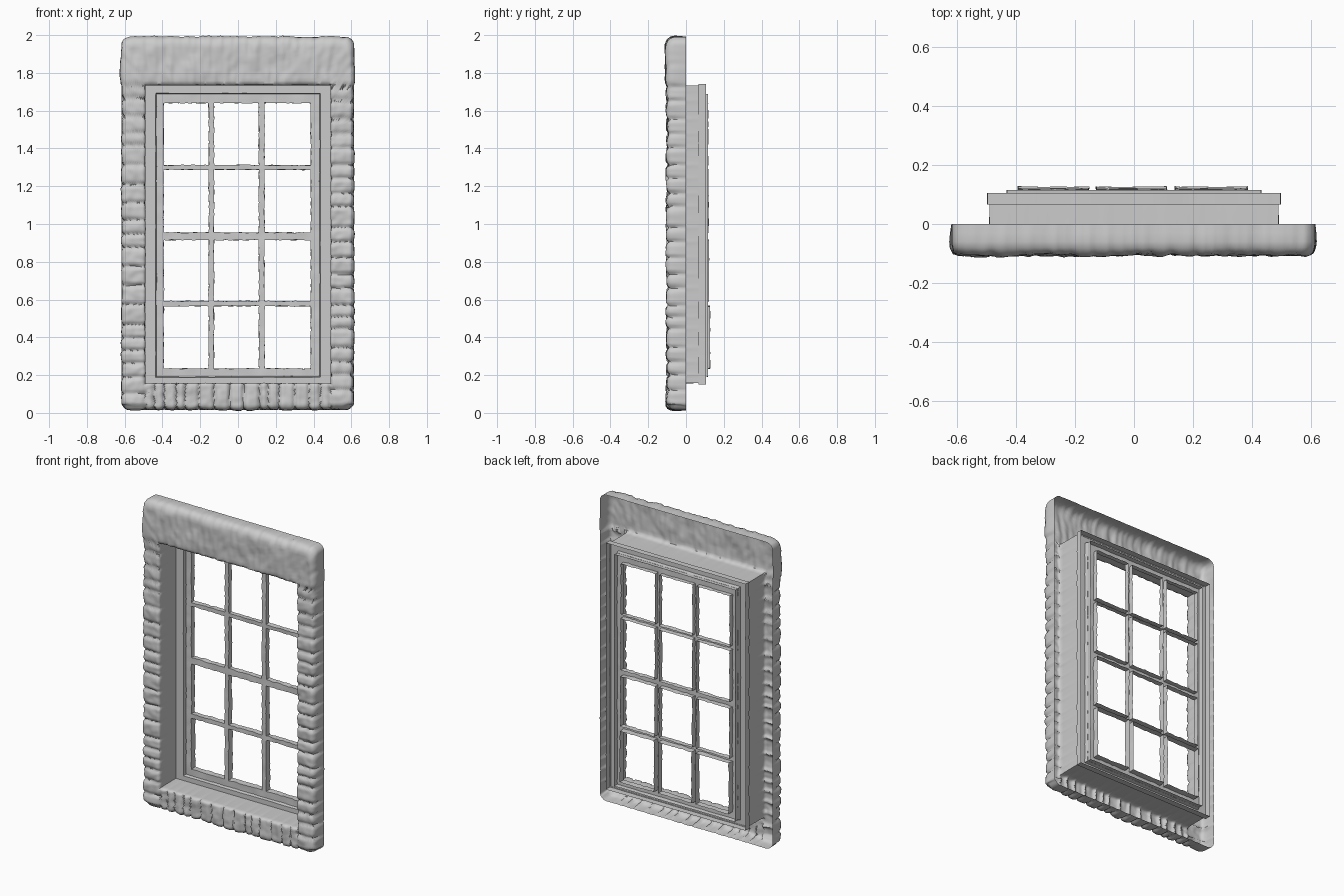
import bpy, math, random
from mathutils import Vector, noise

if "Cube" in bpy.data.objects:
    bpy.data.objects.remove(bpy.data.objects["Cube"])

random.seed(4)


def make(name, verts, faces, angle=40):
    me = bpy.data.meshes.new(name)
    me.from_pydata(verts, [], faces)
    ob = bpy.data.objects.new(name, me)
    bpy.context.collection.objects.link(ob)
    bpy.ops.object.select_all(action='DESELECT')
    ob.select_set(True)
    bpy.context.view_layer.objects.active = ob
    bpy.ops.object.shade_smooth_by_angle(angle=math.radians(angle))
    return ob


def rect_loop(x0, x1, z0, z1, nx, nz, r=0.0):
    """Rectangle outline with evenly spaced points and optional round corners."""
    pts = [(x0 + (x1 - x0) * i / nx, z0) for i in range(nx)]
    pts += [(x1, z0 + (z1 - z0) * i / nz) for i in range(nz)]
    pts += [(x1 - (x1 - x0) * i / nx, z1) for i in range(nx)]
    pts += [(x0, z1 - (z1 - z0) * i / nz) for i in range(nz)]
    out = []
    for x, z in pts:
        q = Vector((min(max(x, x0 + r), x1 - r), min(max(z, z0 + r), z1 - r)))
        d = Vector((x, z)) - q
        if d.length > r > 0:
            d = d * (r / d.length)
        out.append(q + d)
    return out


def bridge(loops):
    """Join closed loops of equal length with quads."""
    n = len(loops[0])
    verts = [v for lp in loops for v in lp]
    faces = [(k * n + i, k * n + (i + 1) % n, (k + 1) * n + (i + 1) % n, (k + 1) * n + i)
             for k in range(len(loops) - 1) for i in range(n)]
    return verts, faces


def courses(length, step):
    """Irregular mortar joint positions."""
    out, p = [-0.7], -0.7
    while p < length:
        p += step * random.uniform(0.7, 1.3)
        out.append(p)
    return out


left_j, right_j = courses(2.1, 0.085), courses(2.1, 0.085)
sill_j = courses(0.8, 0.065)


def groove(t, joints, w):
    return math.exp(-(min(abs(t - j) for j in joints) / w) ** 2)


def relief(x, z):
    """Stone height: lumpy noise minus the mortar joints."""
    h = 0.006 * noise.noise(Vector((x * 9, 1.3, z * 9)))
    h += 0.004 * noise.noise(Vector((x * 28, 5.1, z * 28)))
    if z > 1.725:                                   # lintel, combed vertically
        h += 0.005 * noise.noise(Vector((x * 35, 2.0, z * 7))) + 0.003
    elif abs(x) > 0.485:                            # side courses
        h -= 0.011 * groove(z, left_j if x < 0 else right_j, 0.010)
    else:                                           # upright sill bricks
        h -= 0.013 * groove(x, sill_j, 0.009)
    h -= 0.008 * math.exp(-((z - 1.73) / 0.008) ** 2)
    if z < 0.2:
        h -= 0.008 * math.exp(-((abs(x) - 0.49) / 0.008) ** 2)
    return h


# Stone surround: an open-backed shell that returns into the reveal
NX, NZ = 120, 190
outer = rect_loop(-0.618, 0.615, 0.014, 1.99, NX, NZ, 0.045)
inner = rect_loop(-0.49, 0.49, 0.158, 1.732, NX, NZ)
mid = Vector((0, 1.0))
# each entry: blend outer to inner, depth, relief on depth, relief on outline
profile = [(0, 0, 0, 0.2), (0, -0.03, 0, 0.7), (0, -0.06, 0, 1), (0.02, -0.08, 0.3, 1),
           (0.07, -0.095, 0.8, 0.7), (0.15, -0.102, 1, 0)]
profile += [(0.15 + 0.75 * i / 10, -0.103, 1, 0) for i in range(1, 11)]
profile += [(0.96, -0.1, 0.8, -0.2), (1, -0.09, 0.4, -0.4), (1, -0.07, 0, -0.3), (1, -0.03, 0, -0.15),
            (1, 0.02, 0, -0.1), (1, 0.068, 0, 0)]
loops = []
for f, y, ky, ko in profile:
    lp = []
    for o, i in zip(outer, inner):
        p = o.lerp(i, f)
        h = relief(p.x, p.y)
        # outline wobble pushes away from the nearest outer side
        d = Vector((1 if p.x > 0 else -1, 0))
        if abs(o.y - mid.y) > 0.94:
            d = Vector((0, 1 if o.y > 1 else -1))
        q = p + d * h * ko * 1.1
        lp.append((q.x, y - h * ky * 1.2, q.y))
    loops.append(lp)
make("stone_surround", *bridge(loops), angle=50)


def ring(name, sections):
    """Stepped frame; each section is (half width, bottom, top, depth)."""
    loops = []
    for w, z0, z1, y in sections:
        lp = []
        for p in rect_loop(-w, w, z0, z1, 24, 36):
            n = noise.noise(Vector((p.x * 14, y * 30, p.y * 14))) * 0.002
            lp.append((p.x + n, y, p.y + n))
        loops.append(lp)
    make(name, *bridge(loops), angle=30)


# Outer wooden frame with a stepped front and open back
ring("outer_frame", [(0.498, 0.15, 1.74, 0.106), (0.498, 0.15, 1.74, 0.066),
                     (0.436, 0.188, 1.692, 0.066), (0.432, 0.192, 1.688, 0.088)])
ring("sash_edge", [(0.432, 0.192, 1.688, 0.116), (0.43, 0.194, 1.686, 0.086)])

# Sash: a front sheet with twelve openings whose edges turn backwards
panes_x = [(-0.393, -0.155), (-0.127, 0.110), (0.140, 0.385)]
panes_z = [(0.235, 0.565), (0.592, 0.915), (0.955, 1.287), (1.312, 1.640)]
row_back = [0.127, 0.121, 0.119, 0.117]


def divide(lo, hi, spans, step):
    """Fine coordinates plus the index of the opening each interval belongs to."""
    edges = [lo] + [e for s in spans for e in s] + [hi]
    coords, tags = [lo], []
    for k in range(len(edges) - 1):
        a, b = edges[k], edges[k + 1]
        n = max(1, round((b - a) / step))
        for i in range(n):
            coords.append(a + (b - a) * (i + 1) / n)
            tags.append(k // 2 if k % 2 else -1)
    return coords, tags


xs, tx = divide(-0.432, 0.432, panes_x, 0.02)
zs, tz = divide(0.192, 1.688, panes_z, 0.02)
verts, faces, ids = [], [], {}


def vert(i, j, y):
    key = (i, j, y)
    if key not in ids:
        ids[key] = len(verts)
        p = Vector((xs[i] * 45, y * 40, zs[j] * 45))
        edge = i in (0, len(xs) - 1) or j in (0, len(zs) - 1)
        k = 0 if edge else 0.005
        verts.append((xs[i] + noise.noise(p) * k, y + noise.noise(p * 0.5) * 0.003,
                      zs[j] + noise.noise(p + Vector((9, 9, 9))) * k))
    return ids[key]


def is_open(i, j):
    return 0 <= i < len(tx) and 0 <= j < len(tz) and tx[i] >= 0 and tz[j] >= 0


F = 0.086
for i in range(len(tx)):
    for j in range(len(tz)):
        if not is_open(i, j):
            faces.append([vert(i, j, F), vert(i + 1, j, F), vert(i + 1, j + 1, F), vert(i, j + 1, F)])
            continue
        back = row_back[tz[j]]
        sides = [((-1, 0), (i, j), (i, j + 1)), ((1, 0), (i + 1, j + 1), (i + 1, j)),
                 ((0, -1), (i + 1, j), (i, j)), ((0, 1), (i, j + 1), (i + 1, j + 1))]
        for (di, dj), a, b in sides:
            if not is_open(i + di, j + dj):
                faces.append([vert(*a, F), vert(*b, F), vert(*b, back), vert(*a, back)])
make("sash_with_glazing_bars", verts, faces)
